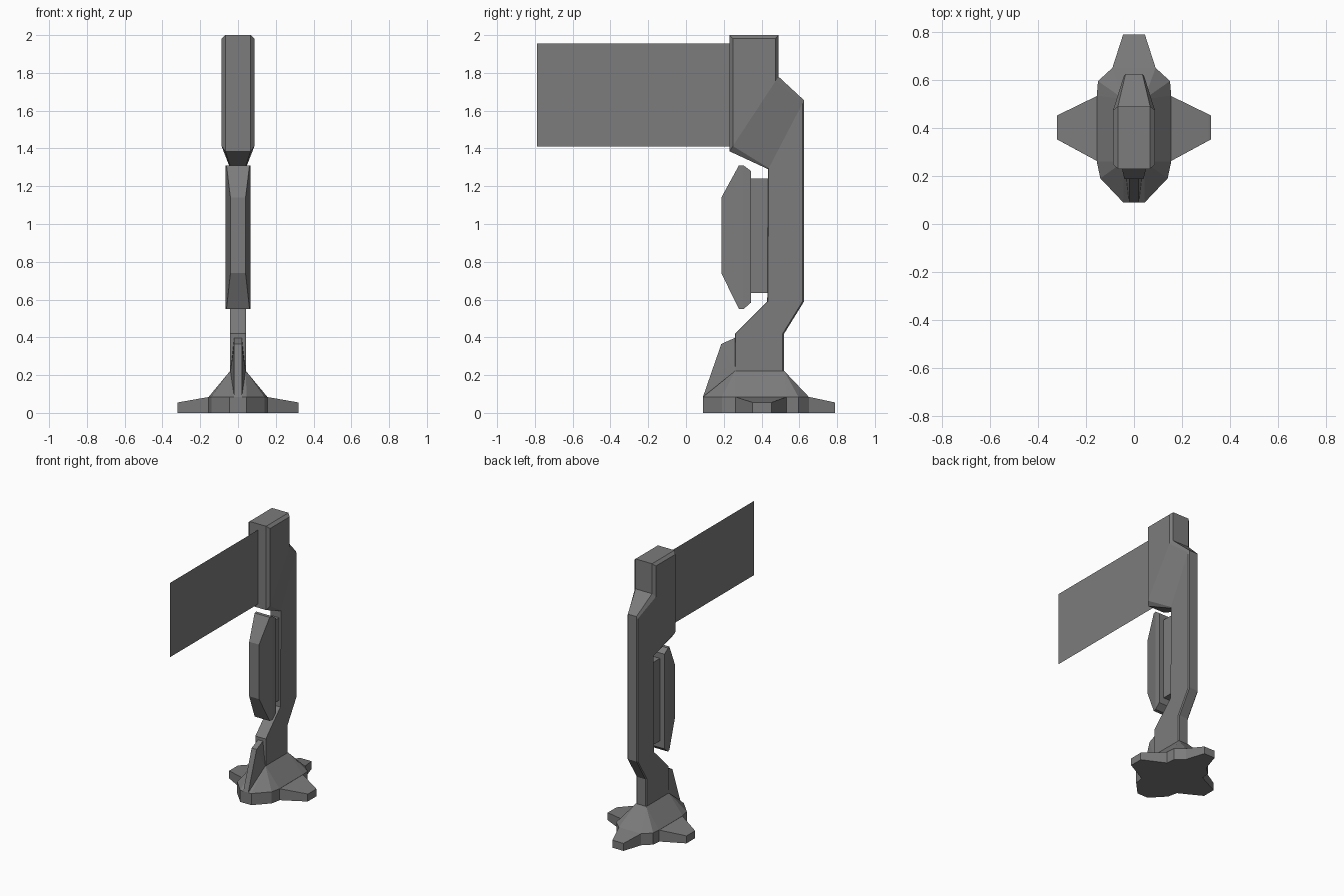
import bpy, bmesh

if "Cube" in bpy.data.objects:
    bpy.data.objects.remove(bpy.data.objects["Cube"])

grey = bpy.data.materials.new("dark grey")
grey.diffuse_color = (0.2, 0.2, 0.2, 1)
grey.use_nodes = True
grey.node_tree.nodes["Principled BSDF"].inputs["Base Color"].default_value = grey.diffuse_color


def finish(name, bm):
    bmesh.ops.recalc_face_normals(bm, faces=bm.faces)
    me = bpy.data.meshes.new(name)
    bm.to_mesh(me)
    bm.free()
    me.materials.append(grey)
    ob = bpy.data.objects.new(name, me)
    bpy.context.collection.objects.link(ob)
    return ob


def hull(name, half):
    """Convex solid from points mirrored across x = 0."""
    bm = bmesh.new()
    for x, y, z in half:
        bm.verts.new((x, y, z))
        bm.verts.new((-x, y, z))
    bmesh.ops.convex_hull(bm, input=bm.verts)
    bmesh.ops.dissolve_limit(bm, angle_limit=0.02, verts=bm.verts, edges=bm.edges)
    return finish(name, bm)


# Post and head: bevelled sections from bottom to top
# (front y, front z, back y, back z, half width, bevel x, front bevel, back bevel)
sections = [
    (0.26, 0.20, 0.52, 0.20, 0.042, 0.007, 0.003, 0.008),
    (0.26, 0.42, 0.52, 0.42, 0.042, 0.007, 0.003, 0.008),
    (0.43, 0.59, 0.625, 0.59, 0.042, 0.007, 0.003, 0.008),
    (0.435, 1.29, 0.625, 1.655, 0.042, 0.007, 0.003, 0.008),
    (0.23, 1.385, 0.49, 1.78, 0.087, 0.02, 0.018, 0.016),
    (0.23, 2.0, 0.49, 2.0, 0.087, 0.02, 0.018, 0.016),
]
bm = bmesh.new()
rings = []
for i, (fy, fz, by, bz, w, bx, fb, bb) in enumerate(sections):
    slope = (bz - fz) / (by - fy)
    drop = 0.018 if i == len(sections) - 1 else 0
    side = [(w - bx, fy, fz), (w, fy + fb, fz + fb * slope - drop),
            (w, by - bb, bz - bb * slope - drop), (w - bx, by, bz)]
    loop = side + [(-x, y, z) for x, y, z in reversed(side)]
    rings.append([bm.verts.new(p) for p in loop])
for a, b in zip(rings, rings[1:]):
    for i in range(8):
        j = (i + 1) % 8
        bm.faces.new((a[i], a[j], b[j], b[i]))
bm.faces.new(rings[0])
t = rings[-1]
for ids in ((0, 1, 2, 3), (4, 5, 6, 7), (0, 3, 4, 7)):
    bm.faces.new([t[i] for i in ids])
finish("post", bm)

# Bevelled pod in front of the post, and its mount
pod = []
for y, w, lo, hi in ((0.187, 0.04, 0.74, 1.14), (0.28, 0.061, 0.55, 1.31),
                     (0.305, 0.067, 0.55, 1.31), (0.345, 0.067, 0.585, 1.28)):
    pod += [(w, y, lo), (w, y, hi)]
hull("pod", pod)
hull("pod_mount", [(0.03, y, z) for y in (0.34, 0.435) for z in (0.635, 1.24)])

# Base: sloped core with side and back feet
outline = [(0.045, 0.09), (0.14, 0.19), (0.155, 0.26),
           (0.155, 0.535), (0.15, 0.595), (0.09, 0.65)]
hull("base_core", [(x, y, z) for x, y in outline for z in (0, 0.085)]
     + [(0.042, 0.26, 0.222), (0.042, 0.52, 0.222)])
hull("back_foot", [(0.09, 0.65, 0), (0.09, 0.65, 0.085), (0.09, 0.6, 0), (0.09, 0.6, 0.085),
                   (0.045, 0.79, 0), (0.045, 0.79, 0.055)])
for name, s in (("right_foot", 1), ("left_foot", -1)):
    bm = bmesh.new()
    for x, y, top in ((0.15, 0.26, 0.085), (0.15, 0.535, 0.085), (0.31, 0.347, 0.057),
                      (0.31, 0.457, 0.057), (0.32, 0.352, 0.054), (0.32, 0.452, 0.054)):
        bm.verts.new((s * x, y, 0))
        bm.verts.new((s * x, y, top))
    bmesh.ops.convex_hull(bm, input=bm.verts)
    finish(name, bm)

# Sloping fin on the front of the base
hull("front_fin", [(0.02, 0.09, 0.0), (0.02, 0.09, 0.085), (0.02, 0.187, 0.365),
                   (0.02, 0.265, 0.4), (0.042, 0.265, 0.2), (0.02, 0.265, 0.0)])

# Thin banner sheet
bm = bmesh.new()
bm.faces.new([bm.verts.new((0, y, z)) for y, z in
              ((-0.79, 1.41), (0.235, 1.41), (0.235, 1.955), (-0.79, 1.955))])
finish("banner", bm)
